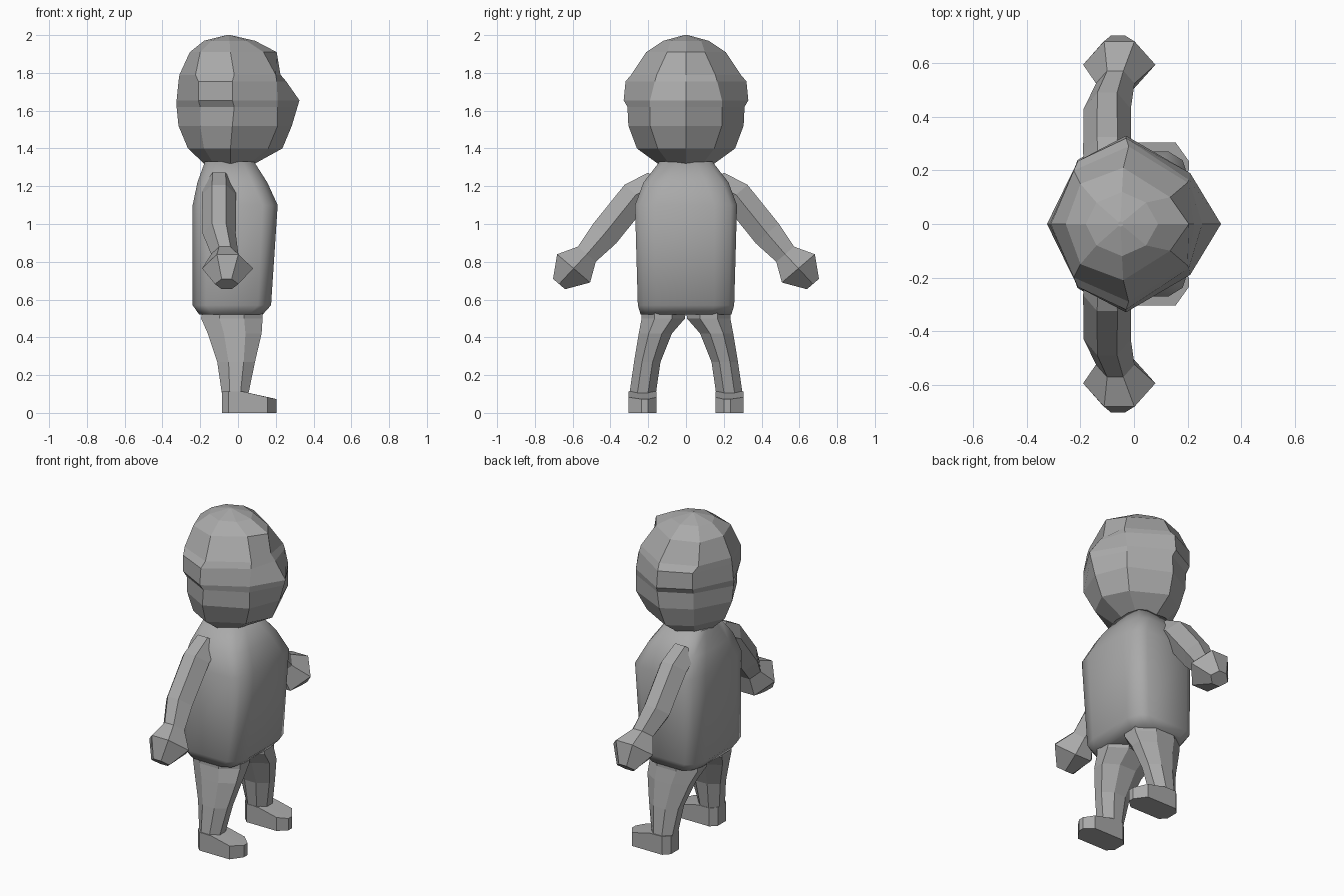
import bpy, bmesh, math
from mathutils import Vector

grey = bpy.data.materials.new("clay grey")
grey.diffuse_color = (0.40, 0.40, 0.40, 1)


def loft(name, rings, smooth=False):
    """Skin a stack of equal-length rings and cap both ends."""
    bm = bmesh.new()
    rows = [[bm.verts.new(p) for p in ring] for ring in rings]
    n = len(rows[0])
    for a, b in zip(rows, rows[1:]):
        for i in range(n):
            j = (i + 1) % n
            bm.faces.new((a[i], a[j], b[j], b[i]))
    bm.faces.new(rows[0][::-1])
    bm.faces.new(rows[-1])
    bmesh.ops.recalc_face_normals(bm, faces=bm.faces)
    me = bpy.data.meshes.new(name)
    bm.to_mesh(me)
    bm.free()
    me.materials.append(grey)
    ob = bpy.data.objects.new(name, me)
    bpy.context.collection.objects.link(ob)
    if smooth:
        bpy.ops.object.select_all(action='DESELECT')
        ob.select_set(True)
        bpy.context.view_layer.objects.active = ob
        bpy.ops.object.shade_smooth_by_angle(angle=math.radians(60))
    return ob


# Head: z, nose x, cheek (x, y), side (x, y), rear side (x, y), back x
head = [
    (1.32, 0.09, (0.06, 0.09), (-0.04, 0.15), (-0.13, 0.10), -0.18),
    (1.40, 0.235, (0.16, 0.15), (-0.04, 0.26), (-0.18, 0.18), -0.265),
    (1.52, 0.285, (0.21, 0.19), (-0.03, 0.305), (-0.20, 0.21), -0.315),
    (1.62, 0.315, (0.21, 0.19), (-0.02, 0.31), (-0.20, 0.215), -0.325),
    (1.655, 0.325, (0.21, 0.19), (-0.03, 0.33), (-0.21, 0.235), -0.325),
    (1.755, 0.255, (0.205, 0.165), (-0.03, 0.32), (-0.21, 0.235), -0.315),
    (1.79, 0.225, (0.20, 0.155), (-0.02, 0.29), (-0.225, 0.20), -0.31),
    (1.91, 0.205, (0.135, 0.10), (-0.04, 0.21), (-0.20, 0.15), -0.255),
    (1.97, 0.09, (0.045, 0.08), (-0.045, 0.12), (-0.14, 0.08), -0.18),
    (2.00, -0.04, (-0.043, 0.007), (-0.05, 0.01), (-0.057, 0.007), -0.06),
]
rings = []
for z, nose, cheek, side, rear, back in head:
    half = [cheek, side, rear]
    outline = [(nose, 0)] + half + [(back, 0)] + [(x, -y) for x, y in half[::-1]]
    rings.append([(x, y, z) for x, y in outline])
loft("head", rings)

# Torso: z, back x, front x, half width, corner cut
torso = [
    (0.52, -0.205, 0.13, 0.24, 0.07),
    (0.57, -0.24, 0.175, 0.255, 0.07),
    (1.10, -0.24, 0.21, 0.27, 0.08),
    (1.22, -0.215, 0.155, 0.225, 0.08),
    (1.33, -0.175, 0.085, 0.14, 0.06),
]
rings = []
for z, xb, xf, w, c in torso:
    half = [(xf, w - c * 1.5), (xf - c * 0.35, w - c * 0.4), (xf - c, w),
            (xb + c, w), (xb + c * 0.35, w - c * 0.4), (xb, w - c * 1.5)]
    rings.append([(x, y, z) for x, y in half + [(x, -y) for x, y in half[::-1]]])
loft("torso", rings, smooth=True)

# Arm with fist: centre (x, y, z), half width in x, half thickness
arm = [
    ((-0.10, 0.14, 1.22), 0.08, 0.08),
    ((-0.10, 0.265, 1.155), 0.09, 0.08),
    ((-0.10, 0.43, 0.95), 0.088, 0.08),
    ((-0.07, 0.525, 0.84), 0.072, 0.062),
    ((-0.055, 0.595, 0.765), 0.135, 0.115),
    ((-0.06, 0.672, 0.682), 0.062, 0.042),
]
# Leg: z, x range, y range
leg = [
    (0.56, -0.19, 0.13, 0.00, 0.235),
    (0.50, -0.195, 0.13, 0.005, 0.235),
    (0.42, -0.16, 0.125, 0.075, 0.25),
    (0.27, -0.11, 0.09, 0.135, 0.275),
    (0.10, -0.085, 0.055, 0.16, 0.30),
]
# Foot outline and the height of its top edge
foot = [(-0.085, 0.19, 0.113), (-0.085, 0.27, 0.113), (-0.05, 0.305, 0.113),
        (0.02, 0.305, 0.112), (0.155, 0.305, 0.083), (0.205, 0.235, 0.073),
        (0.205, 0.20, 0.073), (0.155, 0.155, 0.083), (0.02, 0.155, 0.112),
        (-0.05, 0.155, 0.113)]

for s, label in ((-1, "right"), (1, "left")):
    out = Vector((0, 0.76 * s, 0.65))
    hexa = [(1, 0), (0.42, 1), (-0.42, 1), (-1, 0), (-0.42, -1), (0.42, -1)]
    rings = []
    for (x, y, z), w, t in arm:
        c = Vector((x, y * s, z))
        rings.append([c + Vector((w * a, 0, 0)) + out * (t * b) for a, b in hexa])
    loft(label + "_arm", rings)

    rings = []
    for z, xa, xb, ya, yb in leg:
        cx, cy, w, d = (xa + xb) / 2, (ya + yb) / 2, (xb - xa) / 2, (yb - ya) / 2
        octa = [(1, -0.4), (1, 0.4), (0.4, 1), (-0.4, 1),
                (-1, 0.4), (-1, -0.4), (-0.4, -1), (0.4, -1)]
        rings.append([(cx + w * a, s * (cy + d * b), z) for a, b in octa])
    loft(label + "_leg", rings)

    # Foot with a sole, a sloping instep and a flat ankle ring
    sole = [(x, y * s, 0) for x, y, z in foot]
    top = [(x, y * s, z) for x, y, z in foot]
    ankle = [(min(x, 0.03), y * s, 0.112) for x, y, z in foot]
    loft(label + "_foot", [sole, top, ankle])
